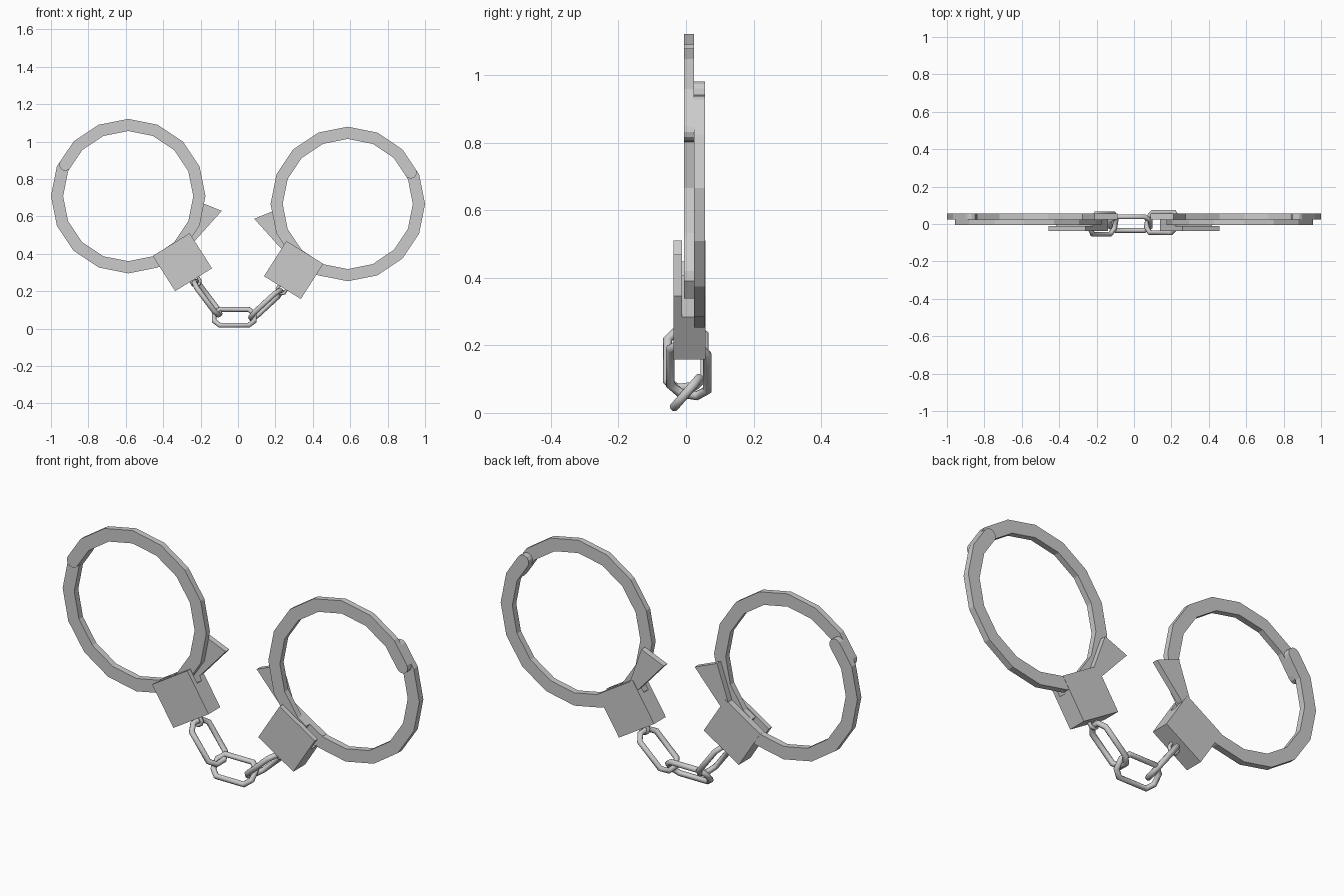
import bpy, bmesh, math
from mathutils import Vector, Matrix

if "Cube" in bpy.data.objects:
    bpy.data.objects.remove(bpy.data.objects["Cube"])

R_OUT, R_IN = 0.413, 0.348
STEP = math.radians(22.5)


def prism(name, pts, vec):
    """Extrude a closed outline of 3D points along vec."""
    bm = bmesh.new()
    face = bm.faces.new([bm.verts.new(p) for p in pts])
    ext = bmesh.ops.extrude_face_region(bm, geom=[face], use_keep_orig=True)
    moved = [v for v in ext["geom"] if isinstance(v, bmesh.types.BMVert)]
    bmesh.ops.translate(bm, verts=moved, vec=vec)
    bmesh.ops.recalc_face_normals(bm, faces=bm.faces)
    me = bpy.data.meshes.new(name)
    bm.to_mesh(me)
    bm.free()
    ob = bpy.data.objects.new(name, me)
    bpy.context.collection.objects.link(ob)
    return ob


def polar(r, a):
    """Point on a 16-sided ring of corner radius r at angle a."""
    k = r * math.cos(STEP / 2) / math.cos((a % STEP) - STEP / 2)
    return Vector((k * math.cos(a), k * math.sin(a)))


def arc_outline(a0, a1):
    """Faceted arc from a0 to a1 (degrees) with a rounded end at a0."""
    a0, a1 = math.radians(a0), math.radians(a1)
    lo, hi = min(a0, a1), max(a0, a1)
    mids = [i * STEP for i in range(-20, 21) if lo + 0.01 < i * STEP < hi - 0.01]
    angs = [a0] + (mids if a1 > a0 else mids[::-1]) + [a1]
    outer = [polar(R_OUT, a) for a in angs]
    inner = [polar(R_IN, a) for a in reversed(angs)]
    c, h = (outer[0] + inner[-1]) / 2, (inner[-1] - outer[0]) / 2
    back = Vector((math.sin(a0), -math.cos(a0))) * (1 if a1 > a0 else -1) * h.length
    cap = [c + h * math.cos(t) + back * math.sin(t)
           for t in (math.pi * i / 6 for i in range(1, 6))]
    return outer + inner + cap


def cuff(side, sx, cx, cz):
    def place(x, y, z):
        return Vector((sx * (cx + x), y, cz + z))

    def plate(name, pts, y0, y1):
        prism(f"{side}_{name}", [place(x, y0, z) for x, z in pts], (0, y1 - y0, 0))

    # two hinged arcs in neighbouring layers
    plate("front_arc", arc_outline(26.5, 234), -0.006, 0.024)
    plate("back_arc", arc_outline(40, -128), 0.024, 0.056)
    # ratchet tip coming out of the lock
    plate("ratchet_tip", [(-0.50, -0.079), (-0.375, -0.028), (-0.316, -0.196),
                          (-0.29, -0.28), (-0.36, -0.235)], 0.025, 0.055)
    # lock housing, slotted for the arcs
    corner = Vector((-0.251, -0.508))
    up = Vector((0.12, 0.188))
    prof = [(-0.037, 0), (0.057, 0), (0.057, 1), (0.024, 1), (0.024, 0.67),
            (-0.012, 0.67), (-0.012, 1), (-0.037, 1)]
    prism(f"{side}_lock_housing",
          [place(corner.x + up.x * t, y, corner.y + up.y * t) for y, t in prof],
          (-0.197 * sx, 0, 0.122))


def link(name, center, direction, roll, half_len=0.108, half_wid=0.056, wire=0.014):
    """Octagonal chain link; roll turns it about its long axis."""
    d = Vector(direction).normalized()
    w = Matrix.Rotation(math.radians(roll), 3, d) @ Vector((0, 1, 0))
    L, W, k = half_len, half_wid, half_wid * 0.55
    pts = [(L, W - k), (L - k, W), (k - L, W), (-L, W - k),
           (-L, k - W), (k - L, -W), (L - k, -W), (L, k - W)]
    cu = bpy.data.curves.new(name, 'CURVE')
    cu.dimensions = '3D'
    cu.bevel_depth, cu.bevel_resolution = wire, 2
    sp = cu.splines.new('POLY')
    sp.points.add(len(pts) - 1)
    for p, (a, b) in zip(sp.points, pts):
        p.co = (*(Vector(center) + d * a + w * b), 1)
    sp.use_cyclic_u = True
    ob = bpy.data.objects.new(name, cu)
    bpy.context.collection.objects.link(ob)
    bpy.ops.object.select_all(action='DESELECT')
    ob.select_set(True)
    bpy.context.view_layer.objects.active = ob
    bpy.ops.object.convert(target='MESH')
    bpy.ops.object.shade_smooth_by_angle(angle=math.radians(50))


cuff("right", 1, 0.587, 0.666)
cuff("left", -1, 0.587, 0.708)

# chain
link("middle_link", (-0.02, 0.002, 0.060), (1, 0, 0), 49)
link("left_link", (-0.165, 0.0, 0.162), (0.15, 0, -0.2), 12)
link("right_link", (0.15, 0.008, 0.128), (-0.19, 0, -0.175), 12)
# eyelets on the lock housings
link("left_eyelet", (-0.228, 0.0, 0.255), (0.53, 0, -0.85), 90, 0.025, 0.022, 0.009)
link("right_eyelet", (0.236, 0.0, 0.213), (-0.53, 0, -0.85), 90, 0.025, 0.022, 0.009)
